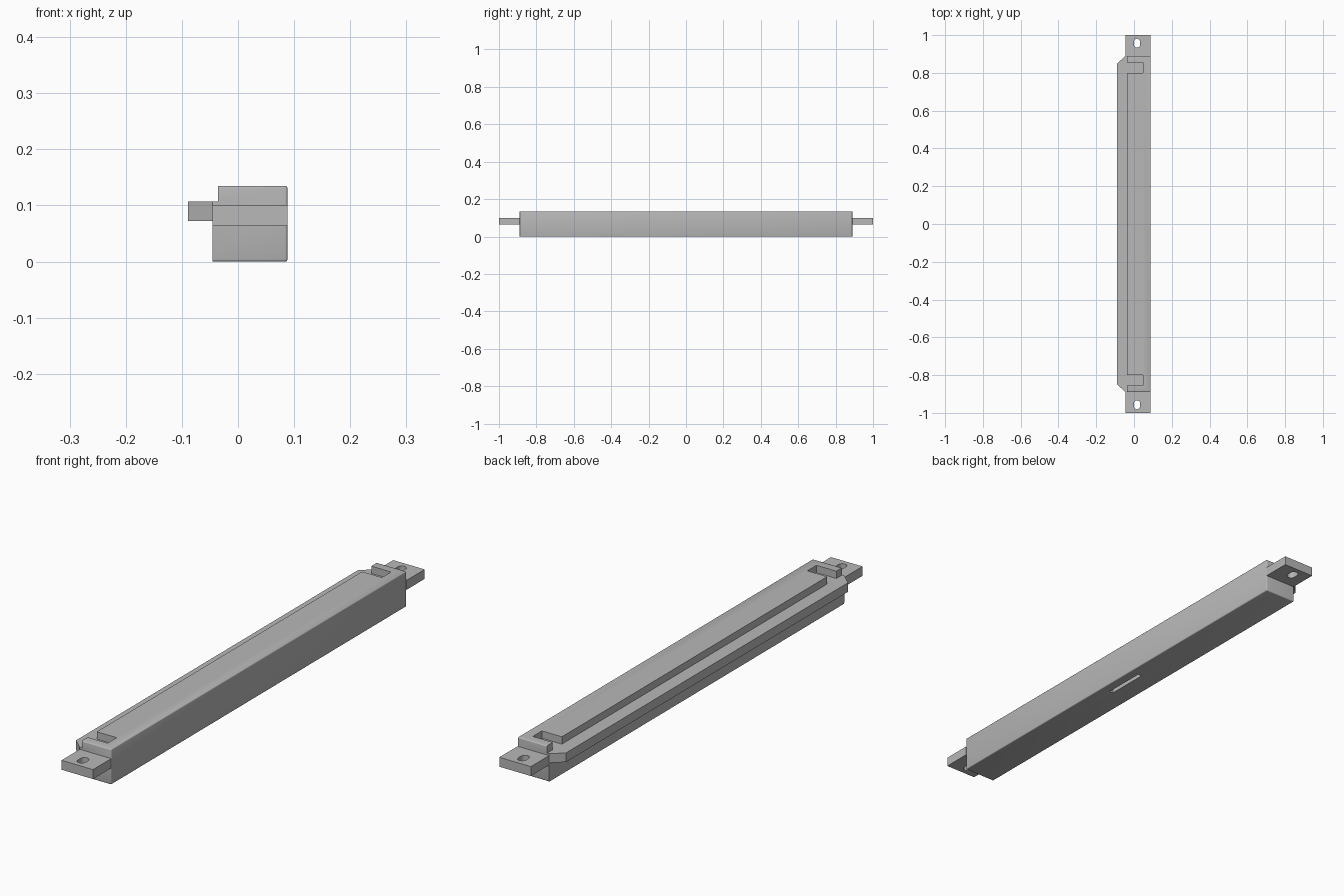
import bpy
import bmesh
import math
from mathutils import Vector

if "Cube" in bpy.data.objects:
    bpy.data.objects.remove(bpy.data.objects["Cube"], do_unlink=True)

grey = bpy.data.materials.new("plain grey")
grey.use_nodes = True
grey.diffuse_color = (0.48, 0.48, 0.48, 1)
grey.node_tree.nodes["Principled BSDF"].inputs["Base Color"].default_value = (0.48, 0.48, 0.48, 1)

LEFT, BACK_X, LEDGE_X = 0.088, -0.045, -0.036
END, TOP, LEDGE_Z = 0.89, 0.135, 0.107


def prism(name, outline, offset, round_edge=None):
    """Sweep a flat outline along offset, rounding the edges picked by a rule."""
    bm = bmesh.new()
    face = bm.faces.new([bm.verts.new(p) for p in outline])
    swept = bmesh.ops.extrude_face_region(bm, geom=[face])["geom"]
    moved = [v for v in swept if isinstance(v, bmesh.types.BMVert)]
    bmesh.ops.translate(bm, verts=moved, vec=Vector(offset))
    bmesh.ops.recalc_face_normals(bm, faces=bm.faces)
    if round_edge:
        edges = [e for e in bm.edges if round_edge(e)]
        bmesh.ops.bevel(bm, geom=edges, offset=0.004, segments=3,
                        profile=0.5, affect='EDGES')
    mesh = bpy.data.meshes.new(name)
    bm.to_mesh(mesh)
    bm.free()
    mesh.materials.append(grey)
    obj = bpy.data.objects.new(name, mesh)
    bpy.context.collection.objects.link(obj)
    return obj


def box(name, x0, x1, y0, y1, z0, z1):
    return prism(name, [(x0, y0, z0), (x1, y0, z0), (x1, y1, z0), (x0, y1, z0)],
                 (0, 0, z1 - z0))


def cut(target, cutter):
    """Subtract the cutter and discard it."""
    mod = target.modifiers.new("cut", 'BOOLEAN')
    mod.operation, mod.solver, mod.object = 'DIFFERENCE', 'EXACT', cutter
    bpy.context.view_layer.update()
    graph = bpy.context.evaluated_depsgraph_get()
    mesh = bpy.data.meshes.new_from_object(target.evaluated_get(graph))
    target.modifiers.clear()
    target.data = mesh
    bpy.data.objects.remove(cutter, do_unlink=True)


def smooth(obj):
    bpy.ops.object.select_all(action='DESELECT')
    obj.select_set(True)
    bpy.context.view_layer.objects.active = obj
    bpy.ops.object.shade_smooth_by_angle(angle=math.radians(35))


def body_edge(e):
    a, b = (v.co for v in e.verts)
    outer = min(a.x, b.x) > LEFT - 0.001
    across = abs(a.y - b.y) < 0.001 and abs(a.z - b.z) < 0.001
    at_rim = a.z < 0.001 or a.z > TOP - 0.001
    return outer or (across and at_rim)


# Stepped main bar with softened outer edges
section = [(BACK_X, 0), (LEFT, 0), (LEFT, TOP), (LEDGE_X, TOP),
           (LEDGE_X, LEDGE_Z), (BACK_X, LEDGE_Z)]
body = prism("main_bar", [(x, -END, z) for x, z in section], (0, 2 * END, 0), body_edge)

# Open pockets near both ends, and the narrow slot underneath
for s in (-1, 1):
    y0, y1 = sorted((s * 0.80, s * 0.855))
    cut(body, box("pocket_cutter", -0.07, 0.048, y0, y1, LEDGE_Z, 0.2))
cut(body, box("slot_cutter", 0.034, 0.050, -0.085, 0.085, -0.05, 0.04))
smooth(body)

# Side flange with clipped corners
flange = [(BACK_X, -END), (BACK_X, END), (-0.089, 0.85), (-0.089, -0.85)]
prism("side_flange", [(x, y, 0.072) for x, y in flange], (0, 0, LEDGE_Z - 0.072))

# Mounting tabs with oblong screw holes
for s, side in ((-1, "front"), (1, "back")):
    y0, y1 = sorted((s * END, s * 1.0))
    tab = box(side + "_mounting_tab", BACK_X, LEFT, y0, y1, 0.064, 0.1)
    hole = []
    for i in range(26):
        a = 2 * math.pi * (i if i < 13 else i - 1) / 24
        shift = 0.008 if i < 13 else -0.008
        hole.append((0.016 + 0.016 * math.cos(a), s * 0.957 + shift + 0.016 * math.sin(a), 0))
    cut(tab, prism("hole_cutter", hole, (0, 0, 0.2)))
    smooth(tab)
